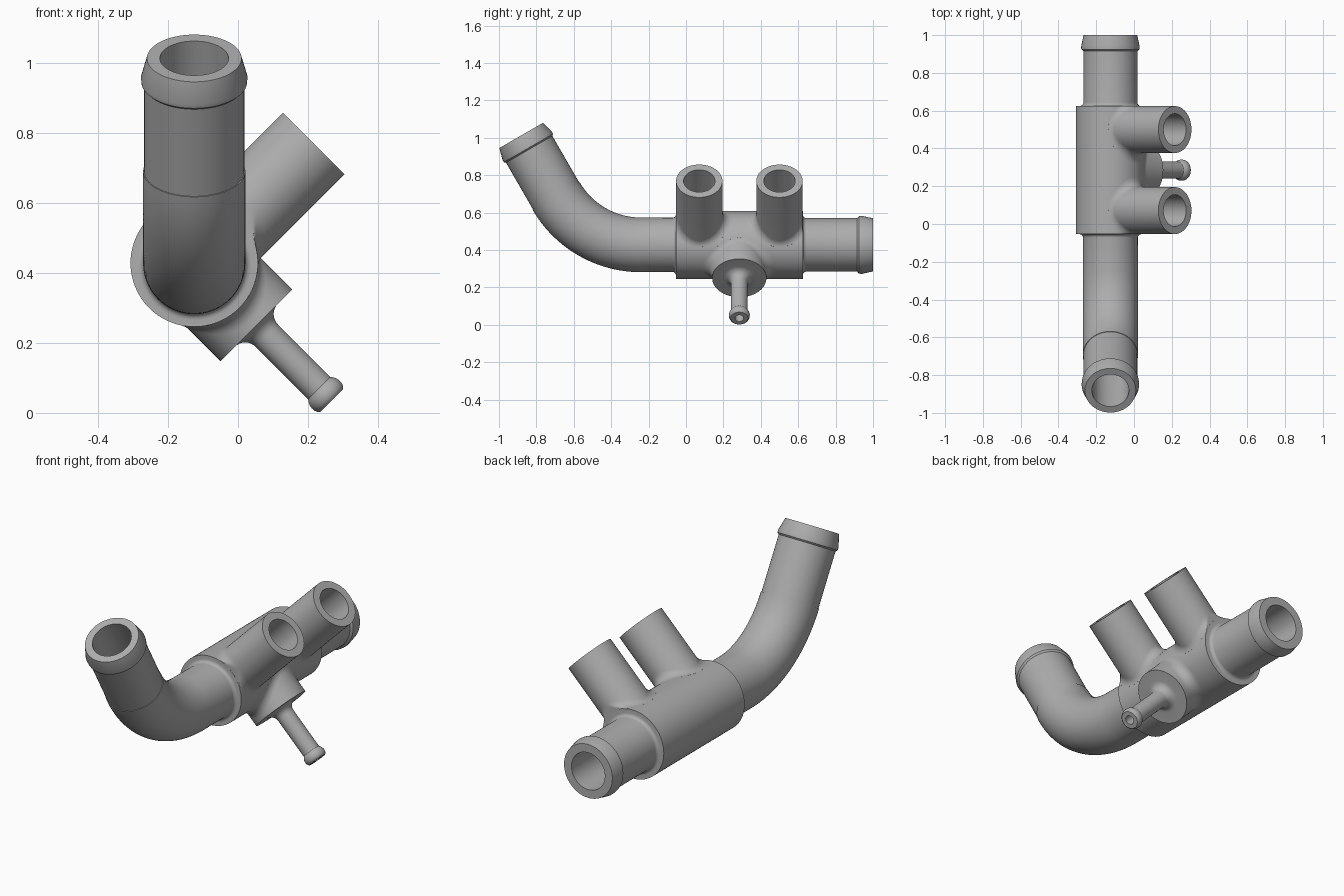
import bpy, bmesh, math
from mathutils import Vector

cube = bpy.data.objects.get("Cube")
if cube:
    bpy.data.objects.remove(cube, do_unlink=True)

grey = bpy.data.materials.new("plain grey")
grey.use_nodes = True
grey.diffuse_color = (0.42, 0.42, 0.42, 1)
grey.node_tree.nodes["Principled BSDF"].inputs["Base Color"].default_value = (0.42, 0.42, 0.42, 1)

SEG = 72
AXIS = Vector((-0.125, 0, 0.428))      # line the main pipe runs along
BODY_R, FILLET, BORE_R = 0.182, 0.05, 0.098
Y0, Y1 = -0.054, 0.625                 # ends of the thick body
X, Y = Vector((1, 0, 0)), Vector((0, 1, 0))


def skin(name, rings):
    """Closed solid through a list of equal rings of points."""
    bm = bmesh.new()
    rows = [[bm.verts.new(p) for p in ring] for ring in rings]
    n = len(rows[0])
    for a, b in zip(rows, rows[1:]):
        for i in range(n):
            j = (i + 1) % n
            bm.faces.new((a[i], a[j], b[j], b[i]))
    bm.faces.new(rows[0])
    bm.faces.new(rows[-1])
    bmesh.ops.recalc_face_normals(bm, faces=bm.faces)
    mesh = bpy.data.meshes.new(name)
    bm.to_mesh(mesh)
    bm.free()
    mesh.materials.append(grey)
    obj = bpy.data.objects.new(name, mesh)
    bpy.context.collection.objects.link(obj)
    return obj


def circle(centre, direction, side, r, seg=SEG):
    up = direction.cross(side)
    turns = [math.tau * i / seg for i in range(seg)]
    return [centre + (side * math.cos(t) + up * math.sin(t)) * r for t in turns]


# Main path: straight along y, a 60 degree bend upward, then a straight neck
BEND_Y, BEND_R, BEND_A = -0.241, 0.524, math.radians(60)
NECK_DIR = Vector((0, -math.cos(BEND_A), math.sin(BEND_A)))


def straight(y, r):
    return circle(AXIS + Y * y, -Y, X, r)


def bend(r, steps=24):
    rings = []
    for i in range(steps + 1):
        a = BEND_A * i / steps
        c = AXIS + Vector((0, BEND_Y - BEND_R * math.sin(a), BEND_R * (1 - math.cos(a))))
        rings.append(circle(c, Vector((0, -math.cos(a), math.sin(a))), X, r))
    return rings


def neck(d, r):
    start = AXIS + Vector((0, BEND_Y - BEND_R * math.sin(BEND_A), BEND_R * (1 - math.cos(BEND_A))))
    return circle(start + NECK_DIR * d, NECK_DIR, X, r)


def cove(y, sign, r, f=0.018, steps=5):
    """Small concave fillet between a body end face and the pipe."""
    out = []
    for i in range(steps + 1):
        a = math.pi / 2 * i / steps
        out.append(straight(y + sign * f * (1 - math.cos(a)), r + f * (1 - math.sin(a))))
    return out


rear = [straight(y, r) for y, r in ((1, 0.142), (0.94, 0.155), (0.925, 0.154), (0.915, 0.143))]
rear += cove(Y1, 1, 0.143)[::-1]
front = cove(Y0, -1, 0.145) + bend(0.146)
tip = [neck(d, r) for d, r in ((0, 0.143), (0.287, 0.143), (0.295, 0.151), (0.308, 0.152), (0.373, 0.135))]
body = [straight(Y1, BODY_R), straight(Y0, BODY_R)]
parts = [skin("main_pipe", rear + body + front + tip)]


def branch(name, y, sign, r, profile):
    """Stub square to the body, blended into it by a rolling-ball fillet."""
    out = Vector((1, 0, sign)).normalized()
    across = out.cross(Y)

    def place(u, v, h):
        p = AXIS + across * u + out * h
        p.y = min(max(y + v, Y0 + 0.001), Y1 - 0.001)
        return p

    steps = 10
    rings = [[] for _ in range(steps + 2)]
    for i in range(SEG):
        c, s = math.cos(math.tau * i / SEG), math.sin(math.tau * i / SEG)
        u, v = (r + FILLET) * c, (r + FILLET) * s
        h = math.sqrt((BODY_R + FILLET) ** 2 - u * u)
        ball = Vector((u, v, h))
        to_body = Vector((-u, 0, -h)).normalized()
        to_stub = Vector((-c, -s, 0))
        rings[0].append(place(r * c * 0.8, r * s * 0.8, 0.02))
        for k in range(steps + 1):
            rings[k + 1].append(place(*(ball + to_body.slerp(to_stub, k / steps) * FILLET)))
    for h, pr in profile:
        rings.append([place(pr * math.cos(math.tau * i / SEG), pr * math.sin(math.tau * i / SEG), h)
                      for i in range(SEG)])
    parts.append(skin(name, rings))


def bore(name, y, sign, r, length, seg=SEG):
    out = Vector((1, 0, sign)).normalized()
    base = AXIS + Y * y
    return skin(name, [circle(base + out * d, out, Y, r, seg) for d in (0.01, length)])


# Two wide stubs and one flanged spout
STUBS = {"front_stub": 0.071, "rear_stub": 0.5}
for name, y in STUBS.items():
    branch(name, y, 1, 0.124, [(0.483, 0.124)])

SPOUT_Y, FLANGE_H, SPOUT_R, ROOT = 0.285, 0.251, 0.045, 0.042
spout = [(FLANGE_H, 0.145)]
for i in range(9):
    a = math.pi / 2 * i / 8
    spout.append((FLANGE_H + ROOT * (1 - math.cos(a)), SPOUT_R + ROOT * (1 - math.sin(a))))
spout += [(0.505, SPOUT_R), (0.512, 0.05), (0.52, 0.054), (0.53, 0.056), (0.542, 0.055), (0.551, 0.051), (0.555, 0.046)]
branch("flanged_spout", SPOUT_Y, -1, 0.145, spout)

# Bores cut through every part
cutters = [skin("main_bore", [straight(1.05, BORE_R)] + bend(BORE_R) + [neck(0.45, BORE_R)])]
cutters += [bore(name + "_bore", y, 1, 0.084, 0.55) for name, y in STUBS.items()]
cutters.append(bore("spout_bore", SPOUT_Y, -1, 0.024, 0.6, 24))

for part in parts:
    for cutter in cutters:
        mod = part.modifiers.new(cutter.name, 'BOOLEAN')
        mod.operation, mod.solver, mod.object = 'DIFFERENCE', 'EXACT', cutter
bpy.context.view_layer.update()
graph = bpy.context.evaluated_depsgraph_get()
finished = [bpy.data.meshes.new_from_object(p.evaluated_get(graph)) for p in parts]
for part, mesh in zip(parts, finished):
    part.modifiers.clear()
    part.data = mesh
for cutter in cutters:
    bpy.data.objects.remove(cutter, do_unlink=True)

# Smooth shading with crisp rims
bpy.ops.object.select_all(action='DESELECT')
for part in parts:
    part.select_set(True)
bpy.context.view_layer.objects.active = parts[0]
bpy.ops.object.shade_smooth_by_angle(angle=math.radians(30))
